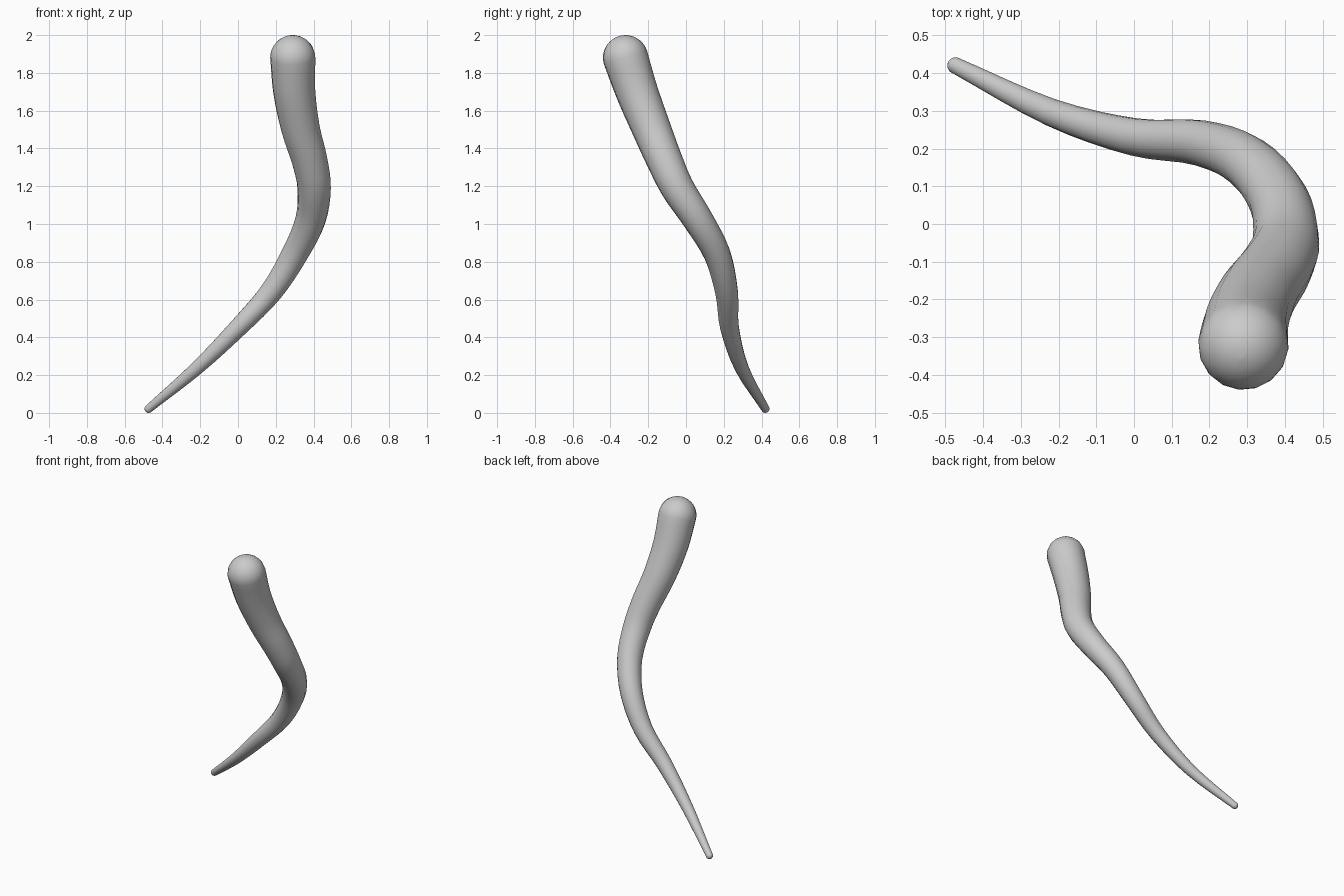
import bpy
from math import sin, cos, pi
from mathutils import Vector

if "Cube" in bpy.data.objects:
    bpy.data.objects.remove(bpy.data.objects["Cube"])

# Centre line, thick top to thin tip
path = [Vector(p) for p in [
    (0.29, -0.32, 1.88), (0.298, -0.26, 1.70), (0.33, -0.185, 1.51),
    (0.378, -0.115, 1.34), (0.403, -0.045, 1.19), (0.383, 0.065, 1.02),
    (0.30, 0.165, 0.84), (0.175, 0.215, 0.64), (0.0, 0.231, 0.45),
    (-0.22, 0.296, 0.235), (-0.473, 0.42, 0.022)]]
R_TOP, R_TIP = 0.12, 0.022


def smooth_path(p, steps):
    """Catmull-Rom samples through all points."""
    q = [2 * p[0] - p[1]] + p + [2 * p[-1] - p[-2]]
    out = []
    for i in range(1, len(q) - 2):
        a, b, c, d = q[i - 1:i + 3]
        for k in range(steps):
            t = k / steps
            out.append(0.5 * (2 * b + (c - a) * t + (2 * a - 5 * b + 4 * c - d) * t * t
                              + (3 * b - a - 3 * c + d) * t ** 3))
    return out + [p[-1]]


def dome(centre, direction, r, n=10):
    """Round end: centre points and shrinking radii."""
    return [(centre + direction * r * sin(k / n * pi / 2), max(r * cos(k / n * pi / 2), 1e-4))
            for k in range(1, n + 1)]


# Tapering rings along the centre line, with round ends
pts = smooth_path(path, 4)
dist = [0.0]
for a, b in zip(pts, pts[1:]):
    dist.append(dist[-1] + (b - a).length)
rings = [(p, R_TOP + (R_TIP - R_TOP) * d / dist[-1]) for p, d in zip(pts, dist)]
top = dome(pts[0], (pts[0] - pts[1]).normalized(), R_TOP)
tip = dome(pts[-1], (pts[-1] - pts[-2]).normalized(), R_TIP)
rings = top[::-1] + rings + tip

# Tapered horn as a bevelled curve
curve = bpy.data.curves.new("tapered_horn", 'CURVE')
curve.dimensions = '3D'
curve.bevel_depth = 1.0
curve.bevel_resolution = 6
spline = curve.splines.new('POLY')
spline.points.add(len(rings) - 1)
for sp, (co, r) in zip(spline.points, rings):
    sp.co = (*co, 1)
    sp.radius = r
spline.use_smooth = True
horn = bpy.data.objects.new("tapered_horn", curve)
bpy.context.collection.objects.link(horn)

# Turn into a smooth mesh
bpy.context.view_layer.objects.active = horn
horn.select_set(True)
bpy.ops.object.convert(target='MESH')
bpy.ops.object.shade_smooth()
